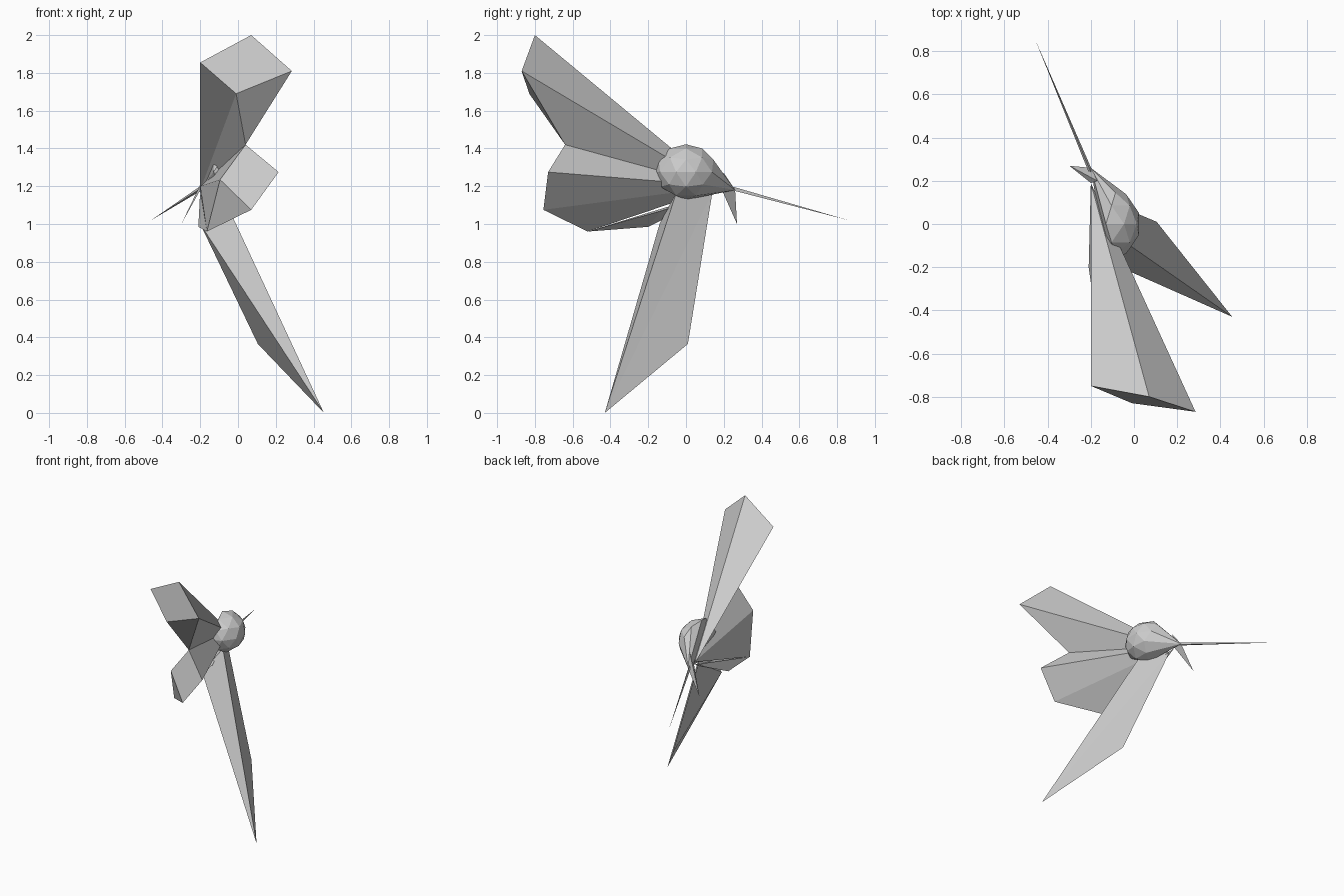
import bpy, bmesh
from mathutils import Vector, Matrix

cube = bpy.data.objects.get("Cube")
if cube:
    bpy.data.objects.remove(cube, do_unlink=True)

grey = bpy.data.materials.new("pale grey")
grey.use_nodes = True
color = (0.6, 0.6, 0.6, 1)
grey.diffuse_color = color
grey.node_tree.nodes["Principled BSDF"].inputs["Base Color"].default_value = color


def finish(name, bm):
    bmesh.ops.recalc_face_normals(bm, faces=bm.faces)
    mesh = bpy.data.meshes.new(name)
    bm.to_mesh(mesh)
    bm.free()
    mesh.materials.append(grey)
    obj = bpy.data.objects.new(name, mesh)
    bpy.context.collection.objects.link(obj)
    return obj


def shard(name, apex, ring, caps):
    """Pyramid from an apex to a ring of outer points, closed by cap faces."""
    bm = bmesh.new()
    tip = bm.verts.new(apex)
    outer = [bm.verts.new(p) for p in ring]
    for a, b in zip(outer, outer[1:] + outer[:1]):
        bm.faces.new((tip, a, b))
    for cap in caps:
        bm.faces.new([outer[i] for i in cap])
    return finish(name, bm)


hub = (-0.2, 0.19, 1.18)
nose = (-0.2, 0.26, 1.18)
fork = (0.04, -0.64, 1.42)      # corner shared by both wings
heel = (-0.2, -0.14, 1.0)

# Faceted half-dome body drawn out to the nose
bm = bmesh.new()
bmesh.ops.create_icosphere(bm, subdivisions=2, radius=1)
bmesh.ops.delete(bm, geom=[v for v in bm.verts if v.co.x < -0.1], context='VERTS')
bmesh.ops.transform(bm, verts=bm.verts, matrix=Matrix.Translation((-0.13, 0, 1.275))
                    @ Matrix.Diagonal((0.16, 0.17, 0.147, 1)))
bmesh.ops.delete(bm, geom=bm.faces[:], context='FACES_ONLY')
bm.verts.new(nose)
bmesh.ops.convex_hull(bm, input=bm.verts)
finish("body", bm)

# Upper wing: long pyramid with a slanted four-sided end
shard("upper_wing", hub,
      [(-0.2, -0.75, 1.855), (0.07, -0.8, 2.0), (0.285, -0.87, 1.81),
       fork, (-0.01, -0.83, 1.69)],
      [(0, 1, 2, 4), (2, 3, 4)])

# Lower wing: shorter pyramid below the shared corner
shard("lower_wing", (-0.2, 0.19, 1.2),
      [fork, (0.215, -0.73, 1.275), (0.07, -0.755, 1.075),
       (-0.165, -0.52, 0.96), (-0.095, -0.66, 1.235)],
      [(0, 1, 2, 4), (2, 3, 4)])

# Thin flap joining the lower wing to the hub
shard("wing_flap", hub,
      [(-0.165, -0.52, 0.96), (-0.21, -0.2, 0.985), (-0.12, -0.13, 1.07)],
      [(0, 1, 2)])

# Leg: long blade down to a single point
shard("leg", (-0.2, 0.14, 1.17),
      [(-0.09, -0.05, 1.17), (0.455, -0.43, 0), (0.105, 0.01, 0.365), heel],
      [(0, 1, 3), (1, 2, 3)])

# Small thorn hanging from the nose
shard("thorn", (-0.3, 0.27, 1.0),
      [(-0.2, 0.19, 1.18), nose, (-0.17, 0.2, 1.27)], [(0, 1, 2)])

# Needle pointing back from the nose
shard("needle", (-0.46, 0.86, 1.02),
      [(-0.19, 0.24, 1.18), (-0.21, 0.24, 1.18), (-0.2, 0.24, 1.2)], [(0, 1, 2)])
